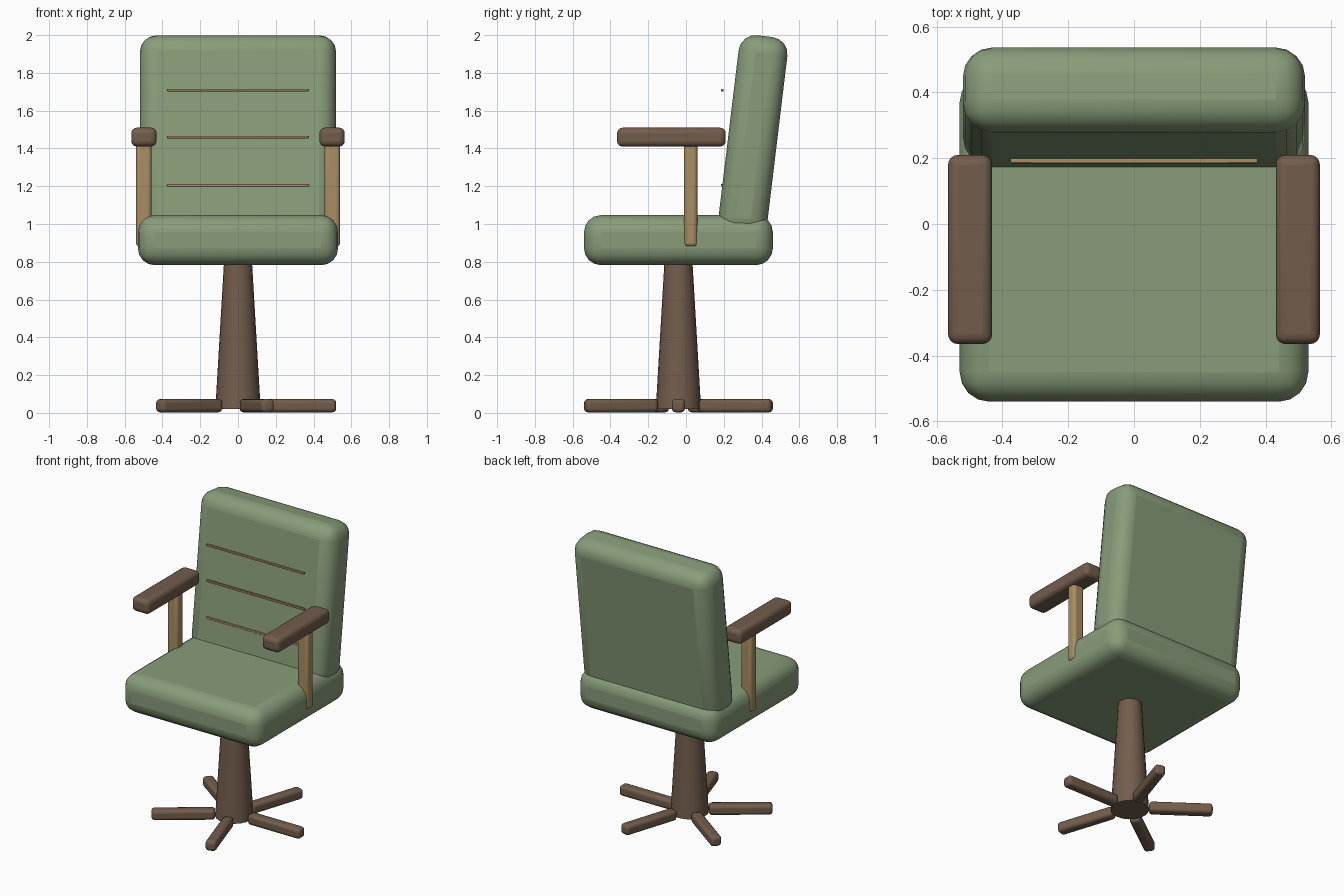
import bpy
import bmesh
import math
from mathutils import Matrix

cube = bpy.data.objects.get("Cube")
if cube:
    bpy.data.objects.remove(cube, do_unlink=True)


def material(name, rgb):
    mat = bpy.data.materials.new(name)
    mat.use_nodes = True
    color = (*rgb, 1)
    mat.diffuse_color = color
    mat.node_tree.nodes["Principled BSDF"].inputs["Base Color"].default_value = color
    return mat


green = material("sage_upholstery", (0.25, 0.335, 0.195))
brown = material("dark_wood", (0.17, 0.11, 0.073))
tan = material("light_wood", (0.40, 0.27, 0.125))


def finish(bm, name, mat, bevel=0, segments=4):
    """Turn a bmesh into a smooth-shaded object with rounded edges."""
    mesh = bpy.data.meshes.new(name)
    bm.to_mesh(mesh)
    bm.free()
    mesh.materials.append(mat)
    obj = bpy.data.objects.new(name, mesh)
    bpy.context.collection.objects.link(obj)
    if bevel:
        mod = obj.modifiers.new("rounded_edges", 'BEVEL')
        mod.width = bevel
        mod.segments = segments
    bpy.ops.object.select_all(action='DESELECT')
    obj.select_set(True)
    bpy.context.view_layer.objects.active = obj
    bpy.ops.object.shade_smooth_by_angle(angle=math.radians(35))
    return obj


def rounded_box(name, size, center, mat, bevel, segments=4):
    bm = bmesh.new()
    bmesh.ops.create_cube(bm, size=1, matrix=Matrix.Diagonal((*size, 1)))
    obj = finish(bm, name, mat, bevel, segments)
    obj.location = center
    return obj


# Cushions
rounded_box("seat", (1.06, 1.0, 0.265), (0, -0.04, 0.9145), green, 0.09)
back = rounded_box("backrest", (1.04, 0.26, 1.06), (0, 0.355, 1.468), green, 0.09)
back.rotation_euler.x = -0.12

# Horizontal trim strips in front of the backrest
for label, z in (("lower", 1.205), ("middle", 1.46), ("upper", 1.709)):
    rounded_box(label + "_trim", (0.75, 0.015, 0.014), (0, 0.192, z), tan, 0.003, 2)

# Armrests and their posts
for side, sign in (("left", 1), ("right", -1)):
    rounded_box(side + "_armrest", (0.134, 0.575, 0.1),
                (sign * 0.498, -0.0775, 1.46), brown, 0.03)
    rounded_box(side + "_arm_post", (0.082, 0.07, 0.56),
                (sign * 0.499, 0.025, 1.16), tan, 0.02)

# Tapered pedestal column
AXIS_Y = -0.04
bm = bmesh.new()
bmesh.ops.create_cone(bm, cap_ends=True, segments=20, radius1=0.12, radius2=0.073,
                      depth=0.8, matrix=Matrix.Translation((0, AXIS_Y, 0.42)))
finish(bm, "pedestal", brown)

# Five spokes around the pedestal
for i in range(5):
    angle = i * math.tau / 5
    foot = rounded_box(f"foot_{i + 1}", (0.4, 0.07, 0.07),
                       (0.32 * math.cos(angle), AXIS_Y + 0.32 * math.sin(angle), 0.038),
                       brown, 0.02, 3)
    foot.rotation_euler.z = angle
